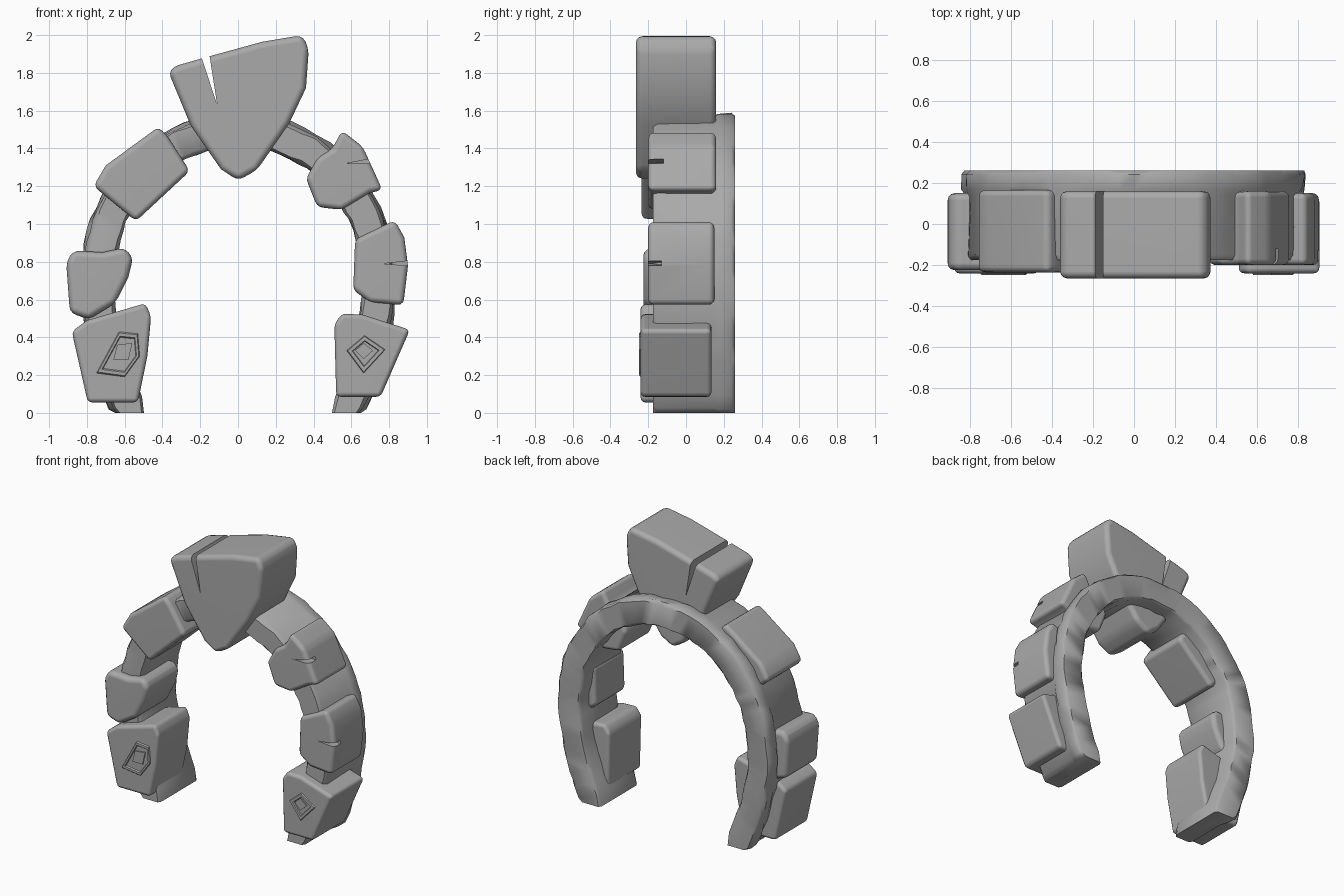
import bpy, bmesh, math, random
from mathutils import Vector
from mathutils.geometry import interpolate_bezier

random.seed(4)
if "Cube" in bpy.data.objects:
    bpy.data.objects.remove(bpy.data.objects["Cube"], do_unlink=True)

stone = bpy.data.materials.new("grey_stone")
stone.use_nodes = True
stone.diffuse_color = (0.4, 0.4, 0.4, 1)
stone.node_tree.nodes["Principled BSDF"].inputs["Base Color"].default_value = (0.4, 0.4, 0.4, 1)


def finish(name, bm, smooth=True):
    """Turn a bmesh into a stone object."""
    bmesh.ops.recalc_face_normals(bm, faces=bm.faces)
    mesh = bpy.data.meshes.new(name)
    bm.to_mesh(mesh)
    bm.free()
    mesh.materials.append(stone)
    ob = bpy.data.objects.new(name, mesh)
    bpy.context.scene.collection.objects.link(ob)
    if smooth:
        bpy.ops.object.select_all(action='DESELECT')
        ob.select_set(True)
        bpy.context.view_layer.objects.active = ob
        bpy.ops.object.shade_smooth_by_angle(angle=math.radians(50))
    return ob


def prism(name, outline, front, back, bevel=0.0):
    """Extrude an (x, z) outline along y and round its edges."""
    bm = bmesh.new()
    face = bm.faces.new([bm.verts.new((x, front, z)) for x, z in outline])
    res = bmesh.ops.extrude_face_region(bm, geom=[face], use_keep_orig=True)
    moved = [v for v in res["geom"] if isinstance(v, bmesh.types.BMVert)]
    bmesh.ops.translate(bm, verts=moved, vec=(0, back - front, 0))
    bmesh.ops.recalc_face_normals(bm, faces=bm.faces)
    if bevel:
        edges = [e for e in bm.edges if e.calc_face_angle(0) > math.radians(25)]
        bmesh.ops.bevel(bm, geom=edges, offset=bevel, segments=3, profile=0.5,
                        affect='EDGES', clamp_overlap=True)
    return finish(name, bm, bevel > 0)


def crack(block, outline, front, back):
    """Cut a wedge-shaped crack out of a block."""
    cutter = prism(block.name + "_crack_cutter", outline, front, back)
    cutter.hide_render = True
    cutter.hide_set(True)
    cutter.display_type = 'WIRE'
    mod = block.modifiers.new("crack", 'BOOLEAN')
    mod.operation = 'DIFFERENCE'
    mod.solver = 'EXACT'
    mod.object = cutter


def frame(name, outline, front, back, inner=0.72):
    """Thin raised ring following an outline."""
    centre = sum((Vector(p) for p in outline), Vector((0, 0))) / len(outline)
    bm = bmesh.new()
    loops = []
    for scale, y in ((1, back), (0.94, front), (inner, front), (inner - 0.06, back)):
        pts = [centre + (Vector(p) - centre) * scale for p in outline]
        loops.append([bm.verts.new((p.x, y, p.y)) for p in pts])
    n = len(outline)
    for k in range(4):
        a, b = loops[k], loops[(k + 1) % 4]
        for i in range(n):
            j = (i + 1) % n
            bm.faces.new((a[i], a[j], b[j], b[i]))
    return finish(name, bm, False)


# Arch band: a section swept along a horseshoe path, with a wider rear rim
half = [(-.57, 0), (-.68, .3), (-.74, .6), (-.72, .88), (-.64, 1.1), (-.48, 1.31), (-.25, 1.45)]
knots = [Vector(p) for p in half + [(0, 1.49)] + [(-x, z) for x, z in reversed(half)]]
path = []
for i in range(len(knots) - 1):
    a, b = knots[i], knots[i + 1]
    before, after = knots[max(i - 1, 0)], knots[min(i + 2, len(knots) - 1)]
    path += interpolate_bezier(a, a + (b - before) / 6, b - (after - a) / 6, b, 5)[:-1]
path.append(knots[-1])
section = [(-.085, -.15), (-.07, -.175), (.065, -.175), (.08, -.15), (.08, .14),
           (.095, .17), (.095, .24), (.08, .26), (-.07, .26), (-.085, .24)]
bm = bmesh.new()
rings = []
last = len(path) - 1
for i, p in enumerate(path):
    t = (path[min(i + 1, last)] - path[max(i - 1, 0)]).normalized()
    normal = Vector((-t.y, t.x))
    if i in (0, last):  # level feet
        normal = Vector((-1 if i == 0 else 1, 0)) * 0.85
    ring = []
    for r, y in section:
        rough = random.uniform(-.007, .007) if 0 < i < last else 0
        q = p + normal * (r + rough)
        ring.append(bm.verts.new((q.x, y, q.y)))
    rings.append(ring)
n = len(section)
for a, b in zip(rings, rings[1:]):
    for i in range(n):
        bm.faces.new((a[i], a[(i + 1) % n], b[(i + 1) % n], b[i]))
bm.faces.new(rings[0])
bm.faces.new(rings[-1])
finish("arch_band", bm)

# Keystone with a split upper corner
keystone = prism("keystone", [
    (-.37, 1.81), (-.32, 1.84), (-.18, 1.88), (.13, 1.965), (.34, 2.0), (.375, 1.93), (.36, 1.72),
    (.27, 1.53), (.1, 1.285), (0, 1.23), (-.09, 1.29), (-.25, 1.52)], -.265, .16, .035)
crack(keystone, [(-.215, 1.95), (-.11, 1.63), (-.16, 1.95)], -.4, .3)

# Voussoir blocks on the right side
prism("right_upper_block", [
    (-.765, 1.2), (-.7, 1.31), (-.42, 1.515), (-.37, 1.46), (-.255, 1.28),
    (-.54, 1.015)], -.235, .165, .03)
prism("right_middle_block", [
    (-.91, .8), (-.87, .86), (-.72, .85), (-.6, .875), (-.555, .82), (-.58, .72),
    (-.65, .58), (-.79, .495), (-.89, .53)], -.225, .15, .035)
prism("right_base_block", [
    (-.88, .43), (-.8, .49), (-.49, .58), (-.46, .51), (-.48, .3),
    (-.53, .055), (-.795, .055)], -.24, .13, .025)

# Voussoir blocks on the left side
upper = prism("left_upper_block", [
    (.36, 1.24), (.42, 1.35), (.5, 1.4), (.55, 1.495), (.66, 1.41), (.765, 1.18),
    (.7, 1.165), (.55, 1.075), (.42, 1.09)], -.2, .16, .03)
crack(upper, [(.57, 1.32), (.78, 1.36), (.78, 1.32)], -.4, -.12)
middle = prism("left_middle_block", [
    (.62, .92), (.83, 1.02), (.88, .93), (.9, .78), (.875, .57), (.7, .585),
    (.61, .65)], -.2, .15, .03)
crack(middle, [(.77, .79), (.95, .81), (.95, .775)], -.4, -.13)
prism("left_base_block", [
    (.51, .47), (.55, .525), (.66, .52), (.91, .44), (.755, .085), (.52, .085)],
    -.24, .135, .025)

# Carved emblems on the base blocks
frame("right_carved_frame", [(-.75, .21), (-.63, .43), (-.53, .42), (-.52, .3), (-.6, .19)],
      -.248, -.239, .8)
prism("right_carved_core", [(-.66, .28), (-.64, .36), (-.56, .37), (-.58, .28)], -.248, -.239)
frame("left_carved_frame", [(.575, .33), (.67, .41), (.78, .335), (.665, .21)], -.248, -.239, .7)
prism("left_carved_core", [(.62, .33), (.665, .37), (.715, .33), (.665, .285)], -.248, -.239)

# Even out the shading on the large flat faces
for ob in bpy.context.scene.objects:
    if ob.name.endswith("block") or ob.name == "keystone":
        ob.modifiers.new("even_shading", 'WEIGHTED_NORMAL').keep_sharp = True
